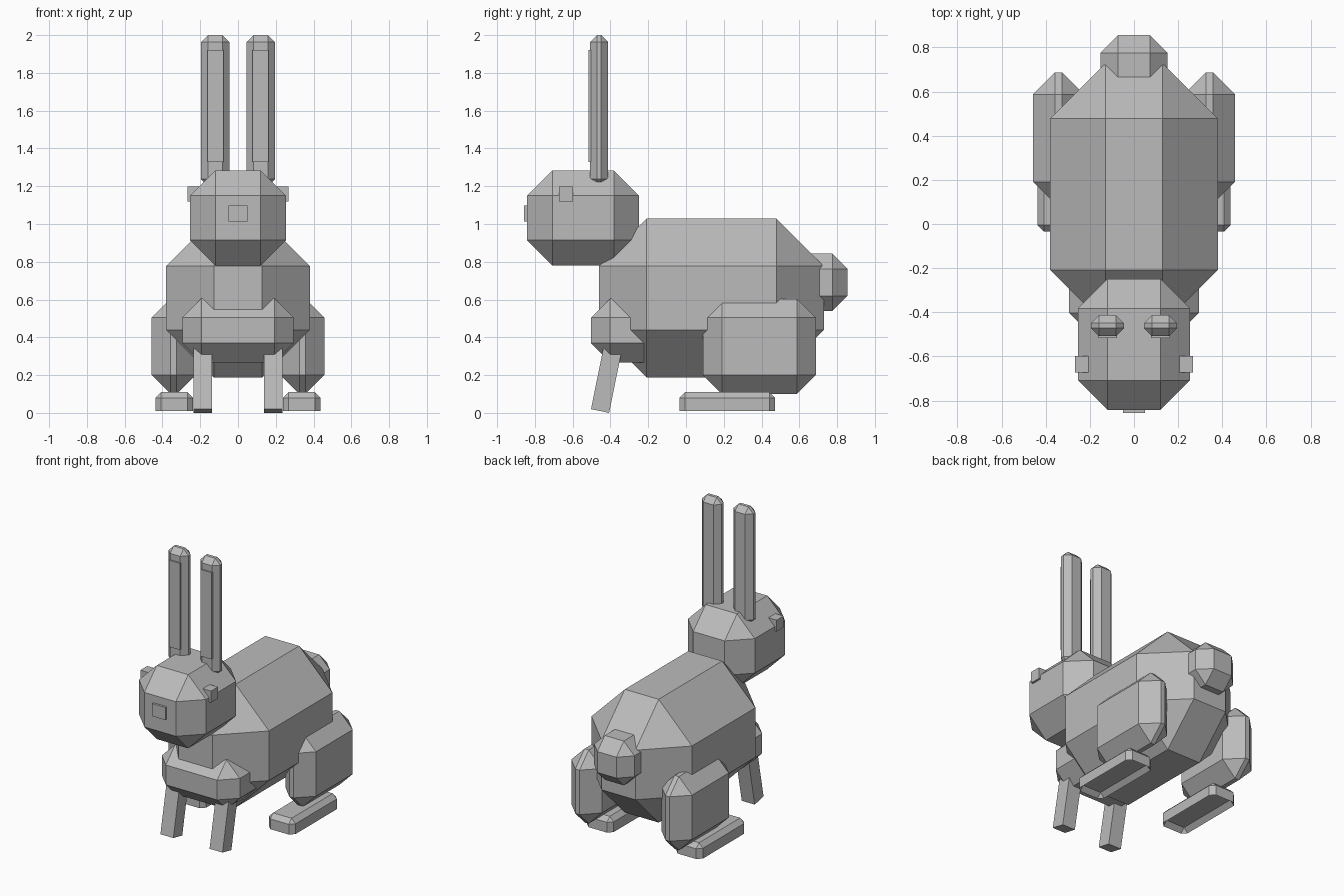
import bpy, bmesh
from mathutils import Matrix

if "Cube" in bpy.data.objects:
    bpy.data.objects.remove(bpy.data.objects["Cube"])

grey = bpy.data.materials.new("plain grey")
grey.diffuse_color = (0.5, 0.5, 0.5, 1)
grey.use_nodes = True
grey.node_tree.nodes["Principled BSDF"].inputs["Base Color"].default_value = grey.diffuse_color


def box(name, lo, hi, bevel=0.0, edit=None, matrix=None):
    """Box between two corners, with an optional one-step chamfer."""
    bm = bmesh.new()
    bmesh.ops.create_cube(bm, size=1)
    for v in bm.verts:
        v.co = [(a + b) / 2 + c * (b - a) for a, b, c in zip(lo, hi, v.co)]
    if bevel:
        bmesh.ops.bevel(bm, geom=bm.edges[:], offset=bevel, segments=1,
                        profile=0.5, affect='EDGES')
    if edit:
        edit(bm)
    if matrix:
        bm.transform(matrix)
    bmesh.ops.recalc_face_normals(bm, faces=bm.faces)
    me = bpy.data.meshes.new(name)
    bm.to_mesh(me)
    bm.free()
    me.materials.append(grey)
    ob = bpy.data.objects.new(name, me)
    bpy.context.collection.objects.link(ob)
    return ob


def pair(name, lo, hi, bevel=0.0, edit=None, matrix=None):
    """Right part (+x) and its mirror image."""
    box("right_" + name, lo, hi, bevel, edit, matrix)
    box("left_" + name, (-hi[0], lo[1], lo[2]), (-lo[0], hi[1], hi[2]),
        bevel, edit, matrix)


def hollow_sole(bm):
    """Turn the lower chamfer inward so the sole is a shallow recess."""
    for v in bm.verts:
        if v.co.z < 0.02:
            v.co.z = 0.04
        elif v.co.z < 0.05:
            v.co.z = 0.01


# Trunk, chest, head and tail
box("body", (-0.38, -0.46, 0.187), (0.38, 0.73, 1.03), 0.252)
box("chest", (-0.295, -0.503, 0.268), (0.295, -0.1, 0.605), 0.101)
box("head", (-0.253, -0.842, 0.78), (0.253, -0.248, 1.284), 0.134)
box("tail", (-0.152, 0.55, 0.54), (0.152, 0.855, 0.843), 0.08)

# Face
box("nose", (-0.05, -0.857, 1.012), (0.05, -0.80, 1.098))
pair("eye", (0.19, -0.673, 1.12), (0.268, -0.598, 1.198))

# Ears with raised inner plates
pair("ear", (0.045, -0.508, 1.20), (0.195, -0.412, 2.0), 0.037)
pair("inner_ear", (0.078, -0.517, 1.327), (0.162, -0.50, 1.92))

# Hind legs
pair("thigh", (0.225, 0.09, 0.10), (0.457, 0.687, 0.604), 0.1)
pair("hind_foot", (0.238, -0.034, 0.01), (0.438, 0.472, 0.11), 0.03, hollow_sole)

# Front legs, leaning back towards the chest
lean = Matrix.Translation((0, -0.455, 0.01)) @ Matrix.Rotation(-0.2, 4, 'X')
pair("front_leg", (0.137, -0.049, 0), (0.235, 0.049, 0.42), matrix=lean)
